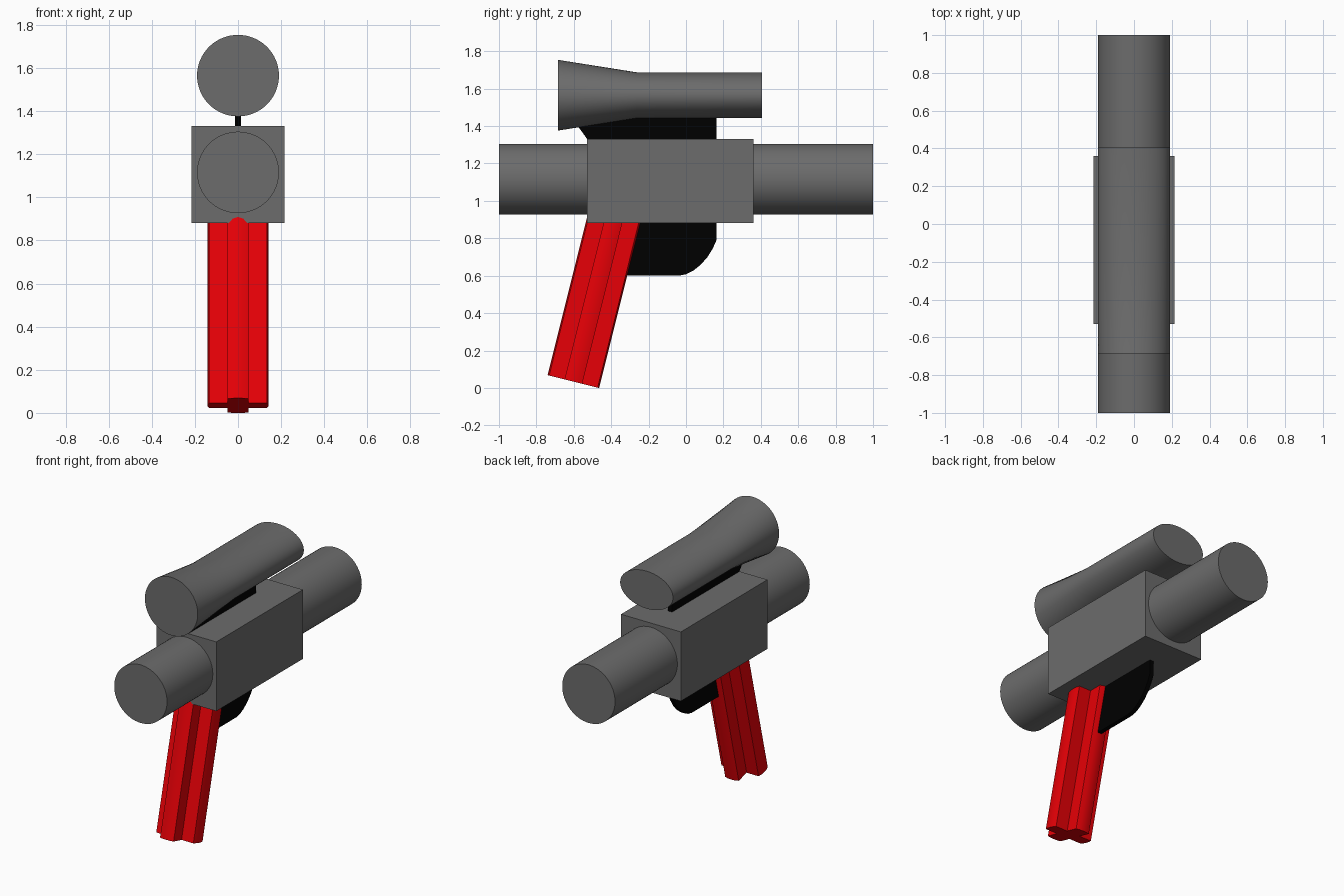
import bpy, bmesh
from math import sin, cos, pi, radians
from mathutils import Matrix, Vector

if "Cube" in bpy.data.objects:
    bpy.data.objects.remove(bpy.data.objects["Cube"])


def loft(name, rings, color):
    """Skin a list of matching closed loops and cap both ends."""
    bm = bmesh.new()
    loops = [[bm.verts.new(p) for p in ring] for ring in rings]
    n = len(loops[0])
    for a, b in zip(loops, loops[1:]):
        for i in range(n):
            j = (i + 1) % n
            bm.faces.new((a[i], a[j], b[j], b[i]))
    bm.faces.new(loops[0])
    bm.faces.new(loops[-1])
    bmesh.ops.recalc_face_normals(bm, faces=bm.faces)
    mesh = bpy.data.meshes.new(name)
    bm.to_mesh(mesh)
    bm.free()
    obj = bpy.data.objects.new(name, mesh)
    bpy.context.collection.objects.link(obj)
    mesh.materials.append(color)
    bpy.ops.object.select_all(action='DESELECT')
    obj.select_set(True)
    bpy.context.view_layer.objects.active = obj
    bpy.ops.object.shade_smooth_by_angle(angle=radians(30))
    return obj


def material(name, rgb):
    mat = bpy.data.materials.new(name)
    mat.diffuse_color = (*rgb, 1)
    mat.use_nodes = True
    mat.node_tree.nodes["Principled BSDF"].inputs["Base Color"].default_value = mat.diffuse_color
    return mat


def ellipse(y, z, rx, rz, n=64):
    return [(rx * cos(2 * pi * i / n), y, z + rz * sin(2 * pi * i / n)) for i in range(n)]


def plate(name, outline, half, color):
    """Extrude a (y, z) outline evenly to both sides of x = 0."""
    return loft(name, [[(x, y, z) for y, z in outline] for x in (-half, half)], color)


grey = material("dark_grey", (0.15, 0.15, 0.15))
black = material("black", (0.0, 0.0, 0.0))
red = material("red", (0.8, 0.0, 0.002))

# Central housing
plate("housing", [(-0.53, 0.882), (0.36, 0.882), (0.36, 1.332), (-0.53, 1.332)], 0.215, grey)

# Barrel running through the housing
loft("barrel", [ellipse(y, 1.116, 0.19, 0.189) for y in (-1, 1)], grey)

# Scope: round at the front, flattening to an ellipse
loft("scope", [ellipse(-0.685, 1.565, 0.19, 0.189),
               ellipse(-0.26, 1.565, 0.19, 0.122),
               ellipse(0.405, 1.565, 0.19, 0.122)], grey)

# Thin scope mount
plate("scope_mount", [(-0.53, 1.30), (0.163, 1.30), (0.163, 1.50),
                      (-0.60, 1.43), (-0.53, 1.333)], 0.014, black)

# Thin trigger guard with a rounded lower corner
corner = [(-0.04, 0.60), (0.0, 0.608), (0.04, 0.628), (0.08, 0.66),
          (0.115, 0.70), (0.143, 0.745), (0.163, 0.79)]
plate("trigger_guard", [(-0.40, 0.60)] + corner + [(0.163, 0.92), (-0.40, 0.92)], 0.014, black)

# Tilted grip with a cross-shaped section and rounded arm tips
R, W = 0.142, 0.048
cross = []
for k in range(4):
    for a in (-20, -10, 0, 10, 20):
        t = radians(90 * k + a)
        cross.append((R * cos(t), R * sin(t)))
    t = radians(90 * k + 45)
    cross.append((W * 2 ** 0.5 * cos(t), W * 2 ** 0.5 * sin(t)))
tilt = Matrix.Translation((0, -0.602, 0.034)) @ Matrix.Rotation(radians(-14), 4, 'X')
loft("grip", [[tilt @ Vector((x, y, h)) for x, y in cross] for h in (0, 1.0)], red)
